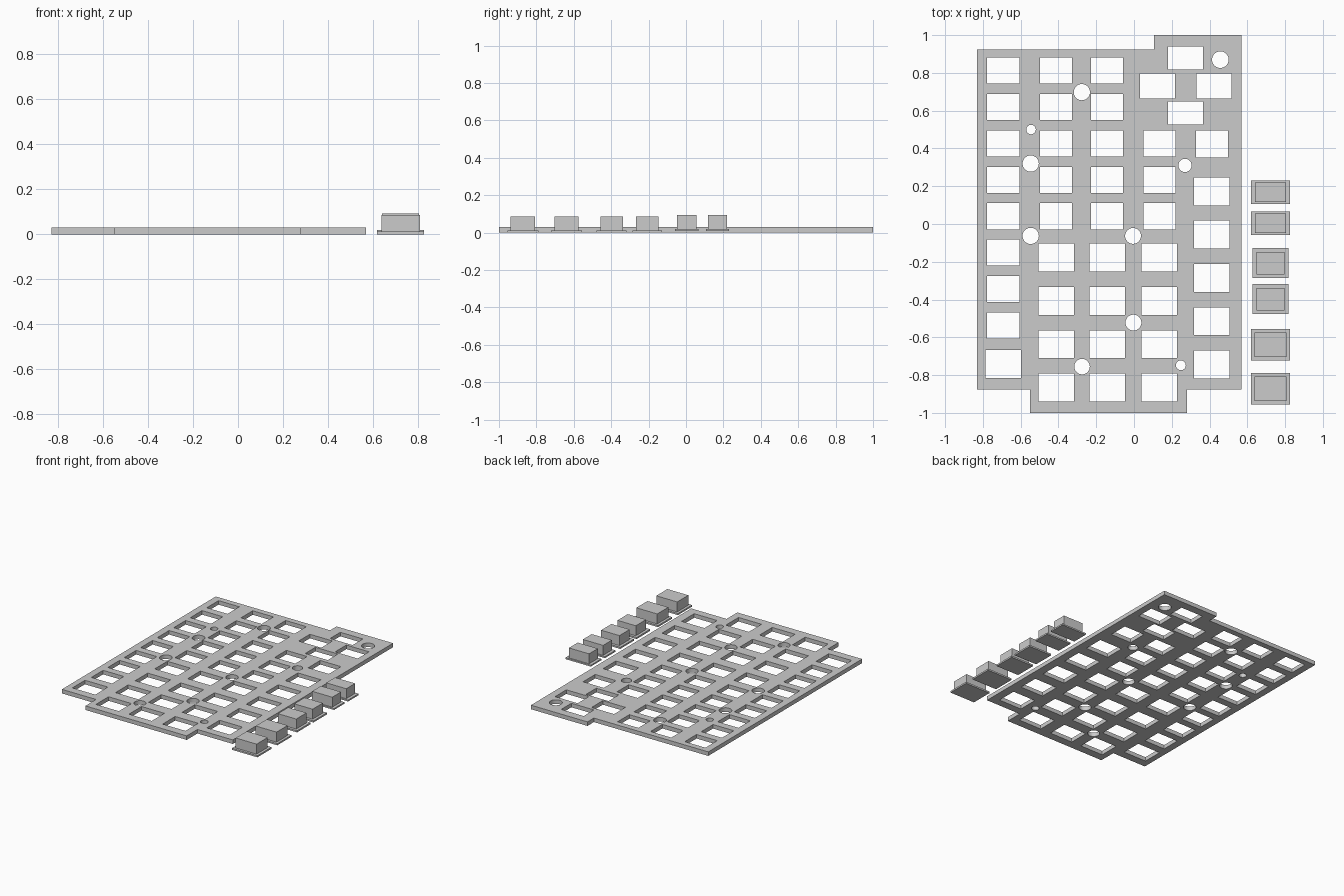
import bpy
import bmesh
from math import cos, sin, tau

cube = bpy.data.objects.get("Cube")
if cube:
    bpy.data.objects.remove(cube, do_unlink=True)

grey = bpy.data.materials.new("plain_grey")
grey.use_nodes = True
GREY = (0.6, 0.6, 0.6, 1)
grey.diffuse_color = GREY
grey.node_tree.nodes["Principled BSDF"].inputs["Base Color"].default_value = GREY

THICK = 0.03


def rect(x, y, w, h):
    return [(x + sx * w / 2, y + sy * h / 2)
            for sx, sy in ((-1, -1), (1, -1), (1, 1), (-1, 1))]


def circle(x, y, r, n=40):
    return [(x + r * cos(tau * i / n), y + r * sin(tau * i / n)) for i in range(n)]


# Stepped plate outline
outline = [(-0.83, -0.875), (-0.55, -0.875), (-0.55, -1), (0.28, -1),
           (0.28, -0.875), (0.57, -0.875), (0.57, 1), (0.107, 1),
           (0.107, 0.925), (-0.83, 0.925)]
loops = [outline]


# Columns of small and large key openings: x, rows of each kind
def small(x, rows):
    loops.extend(rect(x, 0.813 - 0.193 * i, 0.17, 0.138) for i in rows)


def large(x, top, count):
    loops.extend(rect(x, top - 0.2293 * i, 0.188, 0.148) for i in range(count))


small(-0.692, range(8))
large(-0.692, -0.742, 1)
for x in (-0.412, -0.142):
    small(x, range(5))
    large(x, -0.178, 4)
small(0.134, range(2, 5))
large(0.134, -0.178, 4)
large(0.412, 0.173, 5)
loops.append(rect(0.412, 0.424, 0.17, 0.142))

# Diamond of direction key openings
for x, y, h in ((0.273, 0.879, 0.12), (0.273, 0.588, 0.12),
                (0.124, 0.73, 0.132), (0.423, 0.73, 0.132)):
    loops.append(rect(x, y, 0.185, h))

# Round post holes
for x, y, r in ((-0.276, 0.698, 0.043), (-0.545, 0.5, 0.025), (-0.547, 0.32, 0.043),
                (0.27, 0.31, 0.035), (0.457, 0.87, 0.044), (-0.547, -0.063, 0.043),
                (-0.005, -0.063, 0.042), (-0.003, -0.522, 0.042),
                (-0.275, -0.755, 0.041), (0.248, -0.748, 0.026)):
    loops.append(circle(x, y, r))

# Filled, extruded 2D curve gives the perforated plate
curve = bpy.data.curves.new("key_plate", "CURVE")
curve.dimensions = "2D"
curve.fill_mode = "BOTH"
curve.extrude = THICK / 2
for pts in loops:
    spline = curve.splines.new("POLY")
    spline.points.add(len(pts) - 1)
    for p, (x, y) in zip(spline.points, pts):
        p.co = (x, y, 0, 1)
    spline.use_cyclic_u = True
temp = bpy.data.objects.new("plate_curve", curve)
bpy.context.collection.objects.link(temp)
bpy.context.view_layer.update()
mesh = bpy.data.meshes.new_from_object(
    temp.evaluated_get(bpy.context.evaluated_depsgraph_get()))
bpy.data.objects.remove(temp, do_unlink=True)
bm = bmesh.new()
bm.from_mesh(mesh)
bmesh.ops.translate(bm, verts=bm.verts, vec=(0, 0, THICK / 2))
bmesh.ops.remove_doubles(bm, verts=bm.verts, dist=1e-5)
bmesh.ops.recalc_face_normals(bm, faces=bm.faces)
for f in bm.faces:
    f.smooth = False
bm.to_mesh(mesh)
bm.free()
mesh.name = "key_plate"
mesh.materials.clear()
mesh.materials.append(grey)
bpy.context.collection.objects.link(bpy.data.objects.new("key_plate", mesh))


# Loose keys: a block rising out of a thin flange
def key(name, y, flange, body, z, flange_top, top):
    bm = bmesh.new()
    base = [bm.verts.new((px, py, z)) for px, py in rect(0.723, y, *flange)]
    rim = [bm.verts.new((px, py, flange_top)) for px, py in rect(0.723, y, *flange)]
    foot = [bm.verts.new((px, py, flange_top)) for px, py in rect(0.723, y, *body)]
    head = [bm.verts.new((px, py, top)) for px, py in rect(0.723, y, *body)]
    rings = (base, rim, foot, head)
    for a, b in zip(rings, rings[1:]):
        for i in range(4):
            j = (i + 1) % 4
            bm.faces.new((a[i], a[j], b[j], b[i]))
    bm.faces.new(base[::-1])
    bm.faces.new(head)
    me = bpy.data.meshes.new(name)
    bm.to_mesh(me)
    bm.free()
    me.materials.append(grey)
    bpy.context.collection.objects.link(bpy.data.objects.new(name, me))


for n, y in enumerate((0.168, 0.004), 1):
    key(f"direction_key_{n}", y, (0.208, 0.123), (0.165, 0.103), 0.008, 0.019, 0.093)
for n, y in enumerate((-0.207, -0.398), 1):
    key(f"small_key_{n}", y, (0.19, 0.159), (0.15, 0.12), 0, 0.012, 0.086)
for n, y in enumerate((-0.639, -0.872), 1):
    key(f"large_key_{n}", y, (0.208, 0.165), (0.171, 0.13), 0, 0.012, 0.086)
